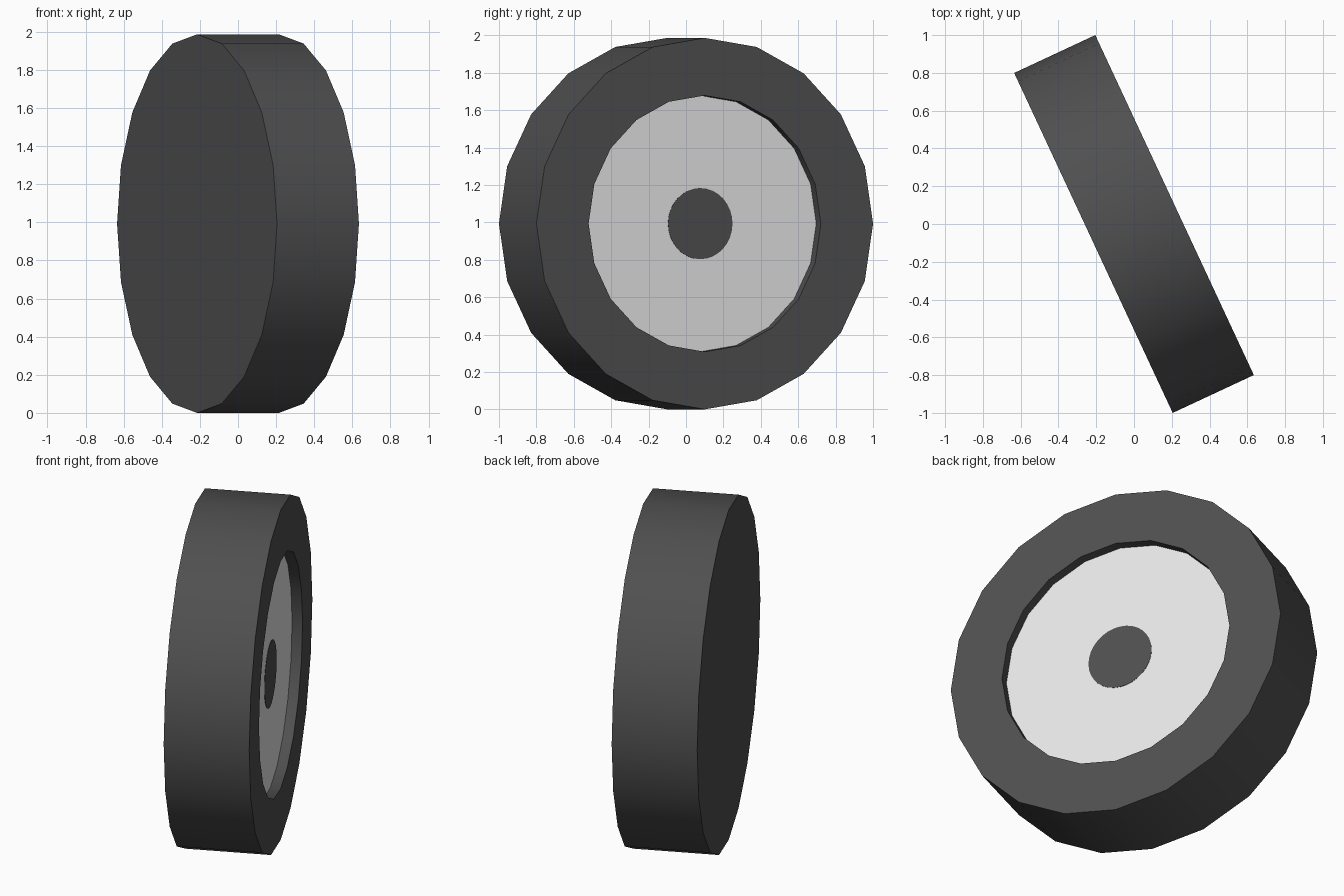
import bpy, bmesh, math
from mathutils import Matrix

if "Cube" in bpy.data.objects:
    bpy.data.objects.remove(bpy.data.objects["Cube"])

R, WIDTH = 0.993, 0.474        # tyre radius and width
R_IN, DEPTH = 0.685, 0.058     # recess radius and depth
R_HUB, PLATE = 0.19, 0.002     # centre cap radius and thickness

# Local x is the wheel axle; the wheel is turned 25 degrees about z
PLACE = Matrix.Translation((0, 0, R)) @ Matrix.Rotation(math.radians(25), 4, 'Z')


def material(name, v):
    m = bpy.data.materials.new(name)
    m.diffuse_color = (v, v, v, 1)
    m.use_nodes = True
    m.node_tree.nodes["Principled BSDF"].inputs["Base Color"].default_value = m.diffuse_color
    return m


rubber = material("dark_rubber", 0.079)
metal = material("light_metal", 0.8)


def lathe(name, profile, sides, mats, rule=None):
    """Spin (x, radius) points around the x axis, capping both ends."""
    bm = bmesh.new()
    rings = []
    for x, r in profile:
        angles = [2 * math.pi * i / sides for i in range(sides)]
        rings.append([bm.verts.new((x, r * math.cos(a), r * math.sin(a))) for a in angles])
    for a, b in zip(rings, rings[1:]):
        for i in range(sides):
            j = (i + 1) % sides
            bm.faces.new((a[i], a[j], b[j], b[i]))
    bm.faces.new(rings[0])
    bm.faces.new(rings[-1])
    bmesh.ops.recalc_face_normals(bm, faces=bm.faces)
    if rule:
        for f in bm.faces:
            f.material_index = rule(f)
    mesh = bpy.data.meshes.new(name)
    bm.to_mesh(mesh)
    bm.free()
    for m in mats:
        mesh.materials.append(m)
    ob = bpy.data.objects.new(name, mesh)
    bpy.context.collection.objects.link(ob)
    ob.matrix_world = PLACE
    bpy.ops.object.select_all(action='DESELECT')
    ob.select_set(True)
    bpy.context.view_layer.objects.active = ob
    bpy.ops.object.shade_smooth_by_angle(angle=math.radians(30))
    return ob


h = WIDTH / 2
floor = h - DEPTH

# Tyre with a recessed metal disc on the outer side
lathe("tyre", [(-h, R), (h, R), (h, R_IN), (floor, R_IN)], 20, [rubber, metal],
      lambda f: int(all(abs(v.co.x - floor) < 1e-4 for v in f.verts)))

# Dark centre cap lying on the disc
lathe("hub_cap", [(floor - PLATE, R_HUB), (floor + PLATE, R_HUB)], 32, [rubber])
